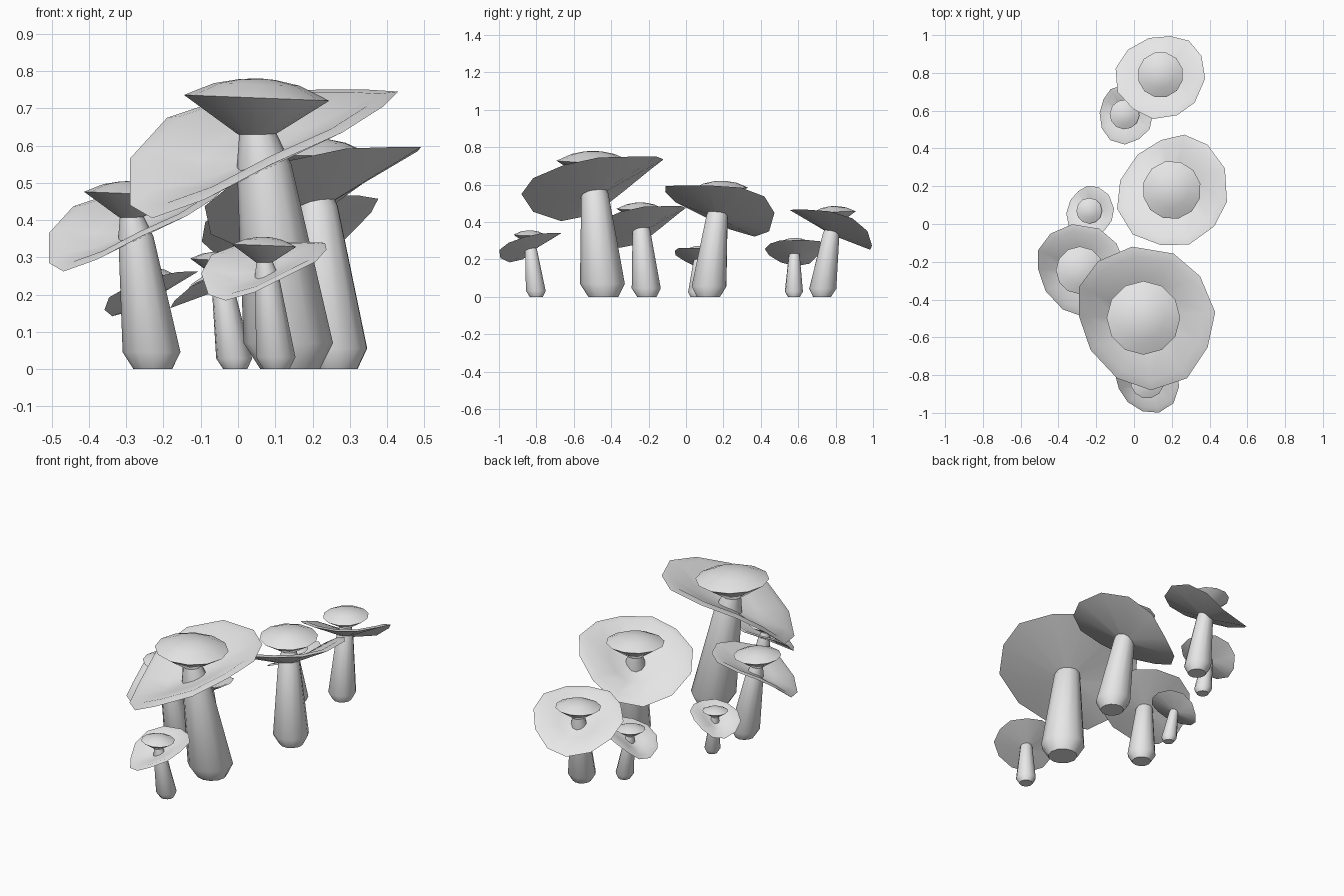
import bpy
import bmesh
from math import cos, sin, pi, radians
from mathutils import Vector

SIDES = 12

cube = bpy.data.objects.get("Cube")
if cube:
    bpy.data.objects.remove(cube, do_unlink=True)

# One pale grey for every part
grey = bpy.data.materials.new("pale_grey")
grey.use_nodes = True
colour = (0.8, 0.8, 0.8, 1)
grey.diffuse_color = colour
shader = next(n for n in grey.node_tree.nodes if n.type == "BSDF_PRINCIPLED")
shader.inputs["Base Color"].default_value = colour


def circle(x, y, z, radius, tilt=0.0):
    """Ring of points, optionally sloping along x."""
    points = []
    for i in range(SIDES):
        a = 2 * pi * i / SIDES
        dx, dy = radius * cos(a), radius * sin(a)
        points.append(Vector((x + dx, y + dy, z + tilt * dx)))
    return points


def loft(name, rings):
    """Skin a stack of rings and close both ends with fans."""
    bm = bmesh.new()
    loops = [[bm.verts.new(p) for p in ring] for ring in rings]
    for low, high in zip(loops, loops[1:]):
        for i in range(SIDES):
            j = (i + 1) % SIDES
            bm.faces.new((low[i], low[j], high[j], high[i]))
    bm.faces.new(loops[0][::-1])
    bm.faces.new(loops[-1])
    bmesh.ops.recalc_face_normals(bm, faces=bm.faces)
    mesh = bpy.data.meshes.new(name)
    bm.to_mesh(mesh)
    bm.free()
    mesh.materials.append(grey)
    mesh.shade_smooth()
    mesh.set_sharp_from_angle(angle=radians(40))
    return mesh


# Leaning stem with a swollen foot and a narrow neck
stem = loft("stem", [
    circle(0.09, 0.055, 0, 0.08),
    circle(0.085, 0.05, 0.07, 0.12),
    circle(0.02, 0.01, 0.55, 0.073),
    circle(0, 0, 0.65, 0.045),
])

# Wide tilted cap: a wavy rim around a shallow dish
rim = [Vector(p) for p in (
    (0.38, 0.03, 0.745), (0.30, 0.22, 0.75), (0.16, 0.34, 0.75),
    (-0.06, 0.377, 0.735), (-0.24, 0.30, 0.675), (-0.34, 0.165, 0.565),
    (-0.34, 0.005, 0.44), (-0.28, -0.17, 0.405), (-0.14, -0.32, 0.455),
    (0.04, -0.383, 0.55), (0.23, -0.32, 0.635), (0.34, -0.155, 0.705),
)]


def cap_ring(height, t, lift=0.0):
    """Ring part of the way from the cap centre to its rim."""
    centre = Vector((0.01, 0.005, height))
    return [centre.lerp(p, t) + Vector((0, 0, lift)) for p in rim]


cap = loft("cap", [
    cap_ring(0.53, 0.1),
    rim,
    cap_ring(0.56, 0.86, 0.02),
    cap_ring(0.56, 0.45),
    cap_ring(0.56, 0.08),
])

# Small lens-shaped crown on the neck
crown = loft("crown", [
    circle(0, 0, 0.63, 0.05),
    circle(0, 0, 0.728, 0.195, -0.04),
    circle(0, 0, 0.764, 0.115, -0.03),
    circle(0, 0, 0.777, 0.05, -0.02),
    circle(0, 0, 0.78, 0.012),
])

# Cluster: name, crown position, scale, turn in degrees
cluster = [
    ("tallest", 0.05, -0.497, 1.0, 0),
    ("middle", 0.2, 0.18, 0.795, -77),
    ("left", -0.287, -0.245, 0.647, 0),
    ("tiny", -0.237, 0.07, 0.35, -60),
    ("front", 0.07, -0.835, 0.455, 15),
    ("back", 0.14, 0.79, 0.622, -104),
    ("back_small", -0.05, 0.58, 0.404, -35),
]
for label, x, y, size, turn in cluster:
    for mesh in (stem, cap, crown):
        part = bpy.data.objects.new(f"{label}_mushroom_{mesh.name}", mesh)
        part.location = (x, y, 0)
        part.scale = (size, size, size)
        part.rotation_euler.z = radians(turn)
        bpy.context.collection.objects.link(part)
